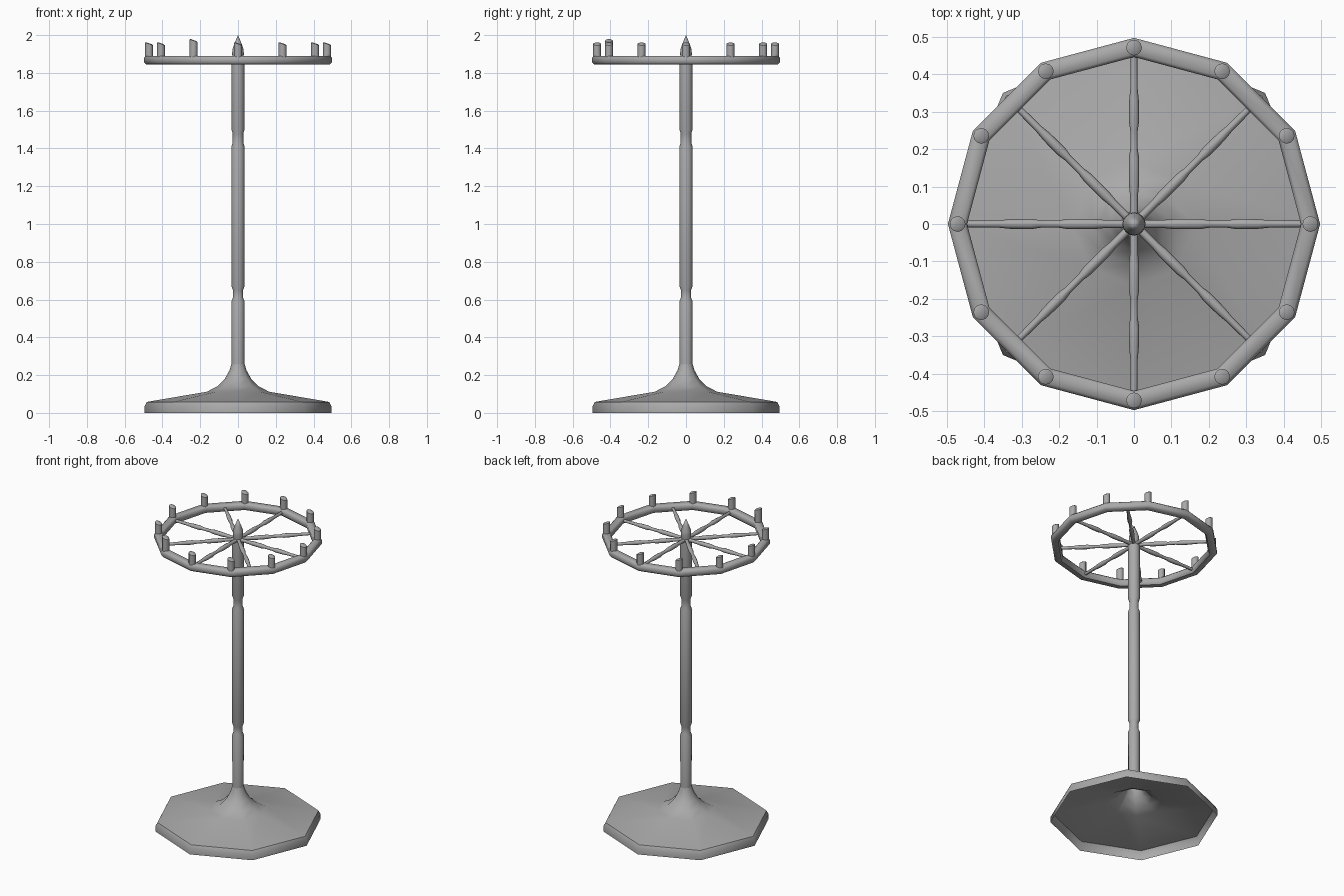
import bpy, bmesh, math
from mathutils import Matrix, Vector

cube = bpy.data.objects.get("Cube")
if cube:
    bpy.data.objects.remove(cube, do_unlink=True)

# Single metal colour
GREY = (0.4, 0.4, 0.4, 1.0)
metal = bpy.data.materials.new("grey_metal")
metal.use_nodes = True
metal.diffuse_color = GREY
metal.node_tree.nodes["Principled BSDF"].inputs["Base Color"].default_value = GREY


def finish(bm, name, smooth_angle=50):
    """Smooth shading with sharp edges kept, then link as an object."""
    for f in bm.faces:
        f.smooth = True
    for e in bm.edges:
        e.smooth = e.calc_face_angle(0) < math.radians(smooth_angle)
    mesh = bpy.data.meshes.new(name)
    bm.to_mesh(mesh)
    bm.free()
    mesh.materials.append(metal)
    obj = bpy.data.objects.new(name, mesh)
    bpy.context.collection.objects.link(obj)
    return obj


def lathe(name, profile, sides, closed=False, matrix=Matrix()):
    """Spin (radius, height) points around z; radius 0 closes an end."""
    bm = bmesh.new()
    rings = []
    for r, z in profile:
        angles = [math.tau * i / sides for i in range(sides)]
        rings.append([bm.verts.new((r * math.cos(a), r * math.sin(a), z)) for a in angles])
    pairs = list(zip(rings, rings[1:]))
    if closed:
        pairs.append((rings[-1], rings[0]))
    for low, high in pairs:
        for i in range(sides):
            j = (i + 1) % sides
            bm.faces.new((low[i], low[j], high[j], high[i]))
    bmesh.ops.remove_doubles(bm, verts=bm.verts, dist=1e-5)
    bmesh.ops.transform(bm, matrix=matrix, verts=bm.verts)
    return finish(bm, name)


# Hollow octagonal foot with a flared neck
lathe("base", [(0.495, 0), (0.495, 0.035), (0.483, 0.058), (0.165, 0.112),
               (0.11, 0.14), (0.07, 0.18), (0.045, 0.225), (0.035, 0.26)], 8)

# Pole with two narrowed collars
lathe("pole", [(0.034, 0.25), (0.035, 0.59), (0.035, 0.645), (0.027, 0.66),
               (0.027, 0.6601), (0.035, 0.68)][:2] +
      [(0.027, 0.61), (0.027, 0.65), (0.035, 0.67), (0.035, 1.41),
       (0.028, 1.43), (0.028, 1.48), (0.035, 1.5), (0.035, 1.86), (0, 1.86)], 16)

# Pointed finial
lathe("finial", [(0, 1.85), (0.026, 1.86), (0.031, 1.9), (0.029, 1.925),
                 (0.017, 1.96), (0, 2.0)], 16)

# Twelve-sided rim with chamfered section
lathe("rim", [(0.455, 1.845), (0.487, 1.845), (0.497, 1.856), (0.497, 1.88),
              (0.487, 1.89), (0.455, 1.89), (0.446, 1.88), (0.446, 1.856)], 12, closed=True)

# Turned spokes
SPOKE = [(0.011, 0), (0.011, 0.08), (0.014, 0.11), (0.014, 0.175), (0.010, 0.2),
         (0.010, 0.25), (0.014, 0.275), (0.013, 0.33), (0.010, 0.36), (0.009, 0.45)]
for i in range(8):
    turn = Matrix.Rotation(math.radians(45 * i), 4, 'Z') @ Matrix.Rotation(math.pi / 2, 4, 'Y')
    lathe(f"spoke_{i + 1}", SPOKE, 8, matrix=Matrix.Translation((0, 0, 1.867)) @ turn)

# Round pegs with slanted tops
for i in range(12):
    a = math.radians(30 * i)
    place = Matrix.Translation((0.471 * math.cos(a), 0.471 * math.sin(a), 1.87))
    height = 0.1 if i == 8 else 0.083
    peg = lathe(f"peg_{i + 1}", [(0, 0), (0.021, 0), (0.021, height), (0.014, height + 0.004),
                                 (0, height + 0.004)], 12, matrix=place)
    centre = place.translation
    for v in peg.data.vertices:
        if v.co.z > centre.z + 0.05:
            v.co.z -= 0.35 * (v.co.x - centre.x)
